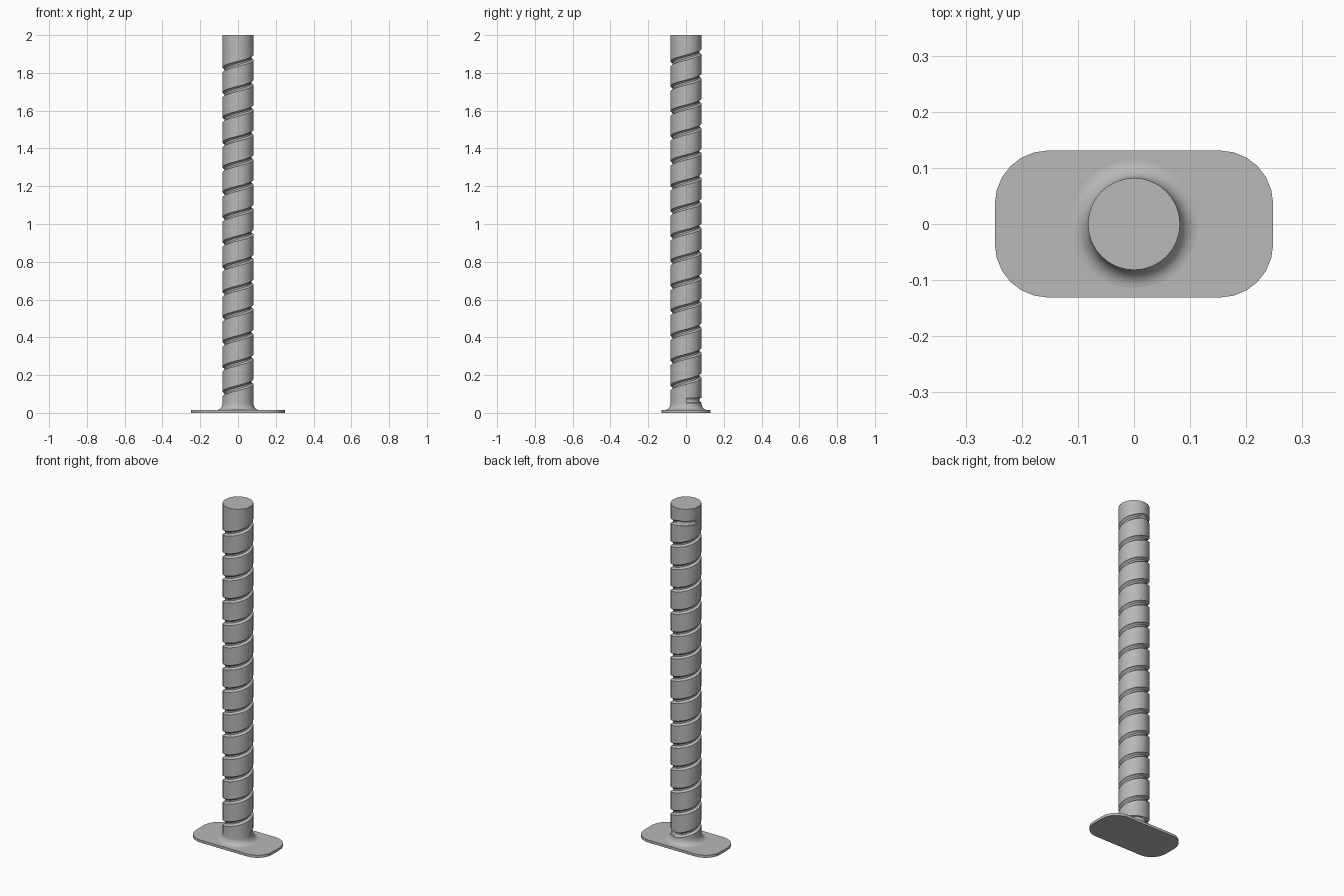
import bpy
import bmesh
from math import pi, sin, cos

cube = bpy.data.objects.get("Cube")
if cube:
    bpy.data.objects.remove(cube, do_unlink=True)

ROD_R, HEIGHT, PLATE_T, SIDES = 0.082, 2.0, 0.015, 32
PITCH, TURNS, GROOVE_Z, GROOVE_R = 0.132, 14, 0.066, 0.0145

grey = bpy.data.materials.new("plain grey")
grey.use_nodes = True
colour = (0.48, 0.48, 0.48, 1)
grey.diffuse_color = colour
grey.node_tree.nodes["Principled BSDF"].inputs["Base Color"].default_value = colour


def make_object(name, bm):
    bmesh.ops.recalc_face_normals(bm, faces=bm.faces)
    mesh = bpy.data.meshes.new(name)
    bm.to_mesh(mesh)
    bm.free()
    mesh.materials.append(grey)
    obj = bpy.data.objects.new(name, mesh)
    bpy.context.collection.objects.link(obj)
    return obj


def activate(obj):
    bpy.ops.object.select_all(action="DESELECT")
    obj.select_set(True)
    bpy.context.view_layer.objects.active = obj


# Base plate: rectangle with round corners
bm = bmesh.new()
half_x, half_y, corner, steps = 0.248, 0.131, 0.095, 6
outline = []
for quarter, (sx, sy) in enumerate(((1, 1), (-1, 1), (-1, -1), (1, -1))):
    for i in range(steps + 1):
        a = (quarter + i / steps) * pi / 2
        outline.append(bm.verts.new((sx * (half_x - corner) + corner * cos(a),
                                     sy * (half_y - corner) + corner * sin(a), 0)))
base = bm.faces.new(outline)
top = bmesh.ops.extrude_face_region(bm, geom=[base], use_keep_orig=True)
bmesh.ops.translate(bm, vec=(0, 0, PLATE_T),
                    verts=[v for v in top["geom"] if isinstance(v, bmesh.types.BMVert)])
plate = make_object("base_plate", bm)

# Rod: lathed profile with a concave flare at the foot
flare_w, flare_h = 0.032, 0.036
profile = [(0, PLATE_T / 2), (ROD_R + flare_w, PLATE_T / 2)]
for i in range(9):
    a = i / 8 * pi / 2
    profile.append((ROD_R + flare_w * (1 - sin(a)), PLATE_T + flare_h * (1 - cos(a))))
profile += [(ROD_R, HEIGHT), (0, HEIGHT)]
bm = bmesh.new()
verts = [bm.verts.new((r, 0, z)) for r, z in profile]
edges = [bm.edges.new(pair) for pair in zip(verts, verts[1:])]
bmesh.ops.spin(bm, geom=verts + edges, cent=(0, 0, 0), axis=(0, 0, 1),
               angle=2 * pi, steps=SIDES)
bmesh.ops.remove_doubles(bm, verts=bm.verts, dist=1e-5)
rod = make_object("grooved_rod", bm)

# Groove cutter: helical tube with a level quarter turn at each end
bm = bmesh.new()
ring_n = 10
step = 2 * pi / SIDES
rings = []
for k in range(TURNS * SIDES + SIDES // 2):
    a = k * step + 0.03
    turn = min(max((a - pi / 2) / (2 * pi), 0), TURNS)
    z = GROOVE_Z + PITCH * turn
    ring = []
    for j in range(ring_n):
        t = (j + 0.5) * 2 * pi / ring_n
        r = ROD_R + 0.002 + GROOVE_R * cos(t)
        ring.append(bm.verts.new((r * cos(a), r * sin(a), z + GROOVE_R * sin(t))))
    rings.append(ring)
for low, high in zip(rings, rings[1:]):
    for j in range(ring_n):
        n = (j + 1) % ring_n
        bm.faces.new((low[j], low[n], high[n], high[j]))
bm.faces.new(rings[0])
bm.faces.new(rings[-1])
cutter = make_object("groove_cutter", bm)
cutter.hide_render = True

cut = rod.modifiers.new("spiral_groove", "BOOLEAN")
cut.operation = "DIFFERENCE"
cut.solver = "EXACT"
cut.object = cutter
activate(rod)
bpy.ops.object.modifier_apply(modifier=cut.name)
bpy.data.objects.remove(cutter, do_unlink=True)

# Smooth curved surfaces, keep edges crisp
for obj in (rod, plate):
    activate(obj)
    bpy.ops.object.shade_smooth_by_angle(angle=pi / 5)
